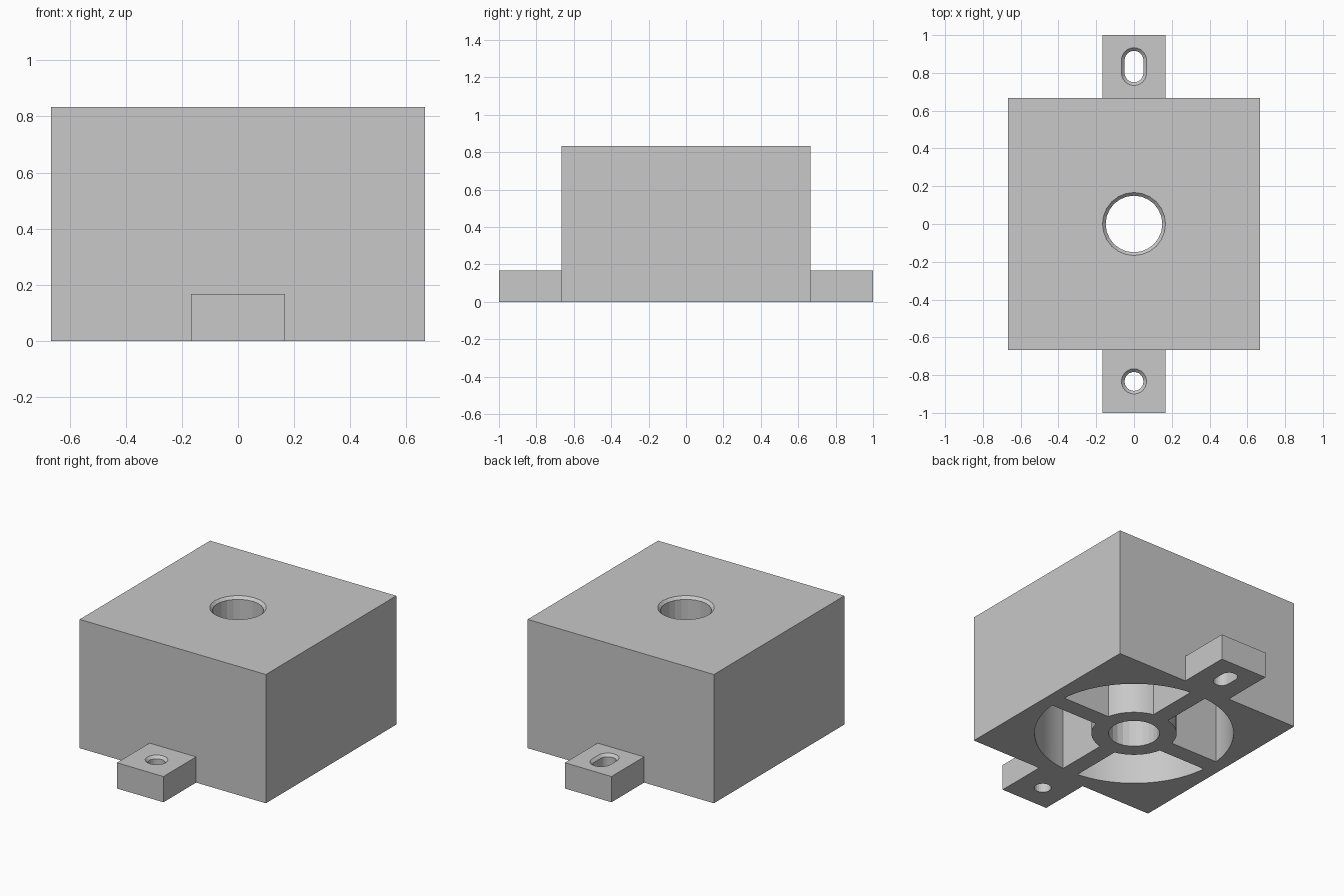
import bpy, bmesh
from math import sin, cos, asin, pi
from mathutils import Matrix

old = bpy.data.objects.get("Cube")
if old:
    bpy.data.objects.remove(old, do_unlink=True)

U = 1 / 6                    # design module: the block is 8 x 8 x 5 modules
BODY, HEIGHT = 4 * U, 5 * U  # half width, height
TAB_H = U
CHAMFER = 0.1 * U

grey = bpy.data.materials.new("plain grey")
grey.use_nodes = True
colour = (0.58, 0.58, 0.58, 1)
grey.diffuse_color = colour
grey.node_tree.nodes["Principled BSDF"].inputs["Base Color"].default_value = colour


def loft(name, sections):
    """Closed solid through matching outlines, each given as (points, z)."""
    bm = bmesh.new()
    rings = [[bm.verts.new((x, y, z)) for x, y in pts] for pts, z in sections]
    n = len(rings[0])
    for low, high in zip(rings, rings[1:]):
        for i in range(n):
            j = (i + 1) % n
            bm.faces.new((low[i], low[j], high[j], high[i]))
    bm.faces.new(rings[0][::-1])
    bm.faces.new(rings[-1])
    mesh = bpy.data.meshes.new(name)
    bm.to_mesh(mesh)
    bm.free()
    mesh.materials.append(grey)
    obj = bpy.data.objects.new(name, mesh)
    bpy.context.collection.objects.link(obj)
    return obj


def rectangle(hx, hy):
    return [(-hx, -hy), (hx, -hy), (hx, hy), (-hx, hy)]


def arc(r, a, b, steps, cy=0):
    return [(r * cos(a + (b - a) * i / steps), cy + r * sin(a + (b - a) * i / steps))
            for i in range(steps + 1)]


def round_outline(r, cy, half_slot):
    """Circle, or a slot stretched along y."""
    if half_slot:
        return arc(r, 0, pi, 12, cy + half_slot) + arc(r, pi, 2 * pi, 12, cy - half_slot)
    return arc(r, 0, 2 * pi, 24, cy)[:-1]


def chamfered_hole(name, r, top, cy=0, half_slot=0):
    return loft(name, [
        (round_outline(r, cy, half_slot), -U),
        (round_outline(r, cy, half_slot), top - CHAMFER),
        (round_outline(r + 2 * CHAMFER, cy, half_slot), top + CHAMFER)])


def pocket(name, turn):
    """Quarter of the ring-shaped hollow, between two ribs."""
    outer, inner, half_rib = 3.5 * U, 1.5 * U, U / 3
    ao, ai = asin(half_rib / outer), asin(half_rib / inner)
    pts = arc(outer, ao, pi / 2 - ao, 20) + arc(inner, pi / 2 - ai, ai, 10)
    obj = loft(name, [(pts, -U), (pts, HEIGHT - U)])
    obj.data.transform(Matrix.Rotation(turn * pi / 2, 4, "Z"))
    return obj


# Block with the mounting tabs front and back
housing = loft("housing", [(rectangle(BODY, BODY), 0), (rectangle(BODY, BODY), HEIGHT)])
tabs = loft("mounting_tabs", [(rectangle(U, 6 * U), 0), (rectangle(U, 6 * U), TAB_H)])

# Openings
cutters = [
    chamfered_hole("centre_bore", 0.9 * U, HEIGHT),
    chamfered_hole("front_screw_hole", 0.3 * U, TAB_H, -5 * U),
    chamfered_hole("back_screw_slot", 0.3 * U, TAB_H, 5 * U, 0.2 * U),
] + [pocket("underside_pocket", k) for k in range(4)]

bpy.ops.object.select_all(action="DESELECT")
bpy.context.view_layer.objects.active = housing
housing.select_set(True)
for tool, operation in [(tabs, "UNION")] + [(c, "DIFFERENCE") for c in cutters]:
    mod = housing.modifiers.new(tool.name, "BOOLEAN")
    mod.operation, mod.solver, mod.object = operation, "EXACT", tool
    bpy.ops.object.modifier_apply(modifier=mod.name)
    bpy.data.objects.remove(tool, do_unlink=True)

bpy.ops.object.shade_smooth_by_angle(angle=pi / 18)
